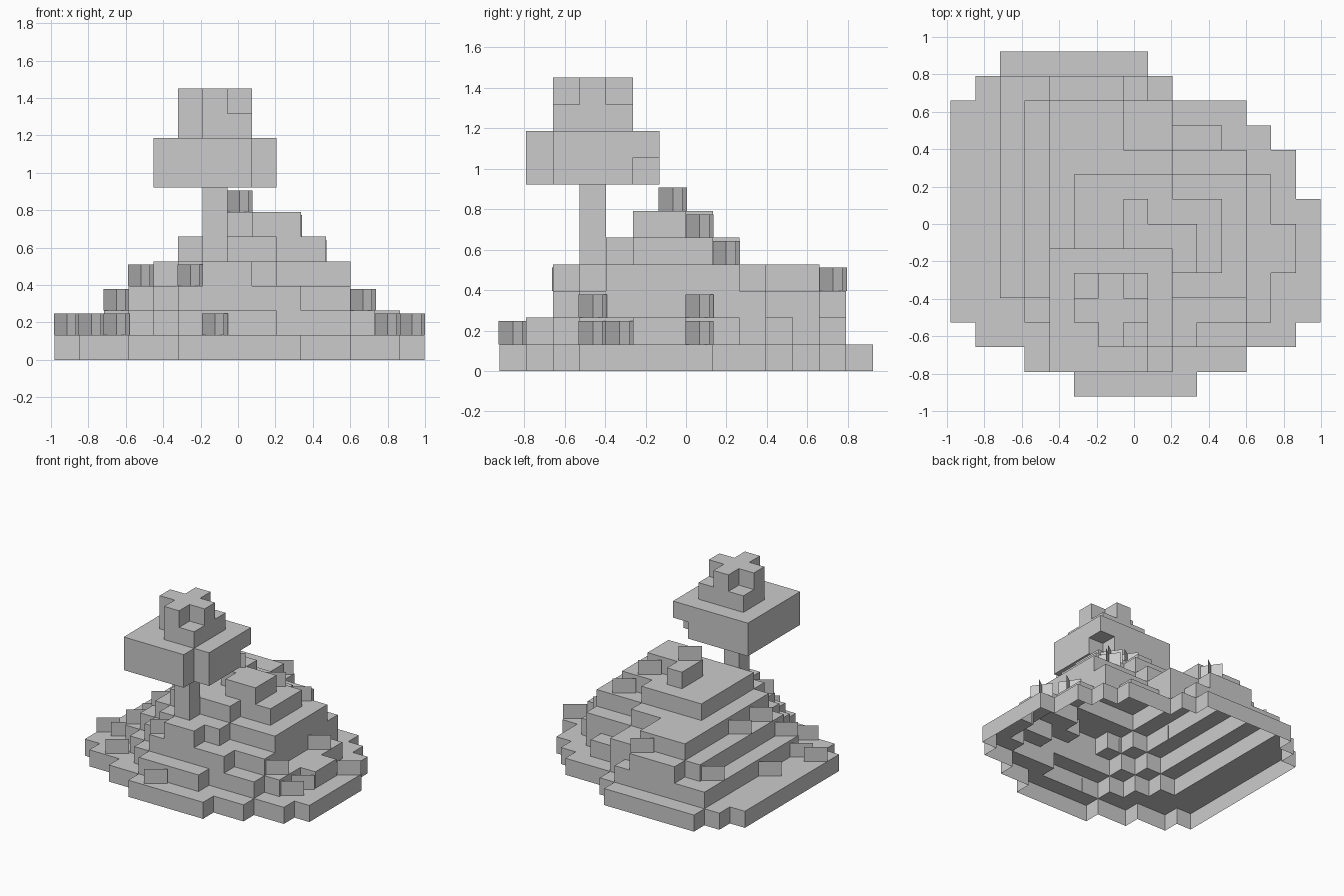
import bpy, math

if "Cube" in bpy.data.objects:
    bpy.data.objects.remove(bpy.data.objects["Cube"])

U = 0.1318            # block edge
X0, Y0 = -0.98, -0.922

stone = bpy.data.materials.new("plain_grey")
stone.diffuse_color = (0.6, 0.6, 0.6, 1)
stone.use_nodes = True
stone.node_tree.nodes["Principled BSDF"].inputs["Base Color"].default_value = stone.diffuse_color


def make(name, quads):
    """Object from a list of quads, with shared corners welded."""
    index, faces = {}, []
    for q in quads:
        faces.append([index.setdefault(tuple(round(c, 4) for c in p), len(index)) for p in q])
    mesh = bpy.data.meshes.new(name)
    mesh.from_pydata(list(index), [], faces)
    mesh.materials.append(stone)
    obj = bpy.data.objects.new(name, mesh)
    bpy.context.collection.objects.link(obj)
    return obj


def point(i, j, k):
    return (X0 + i * U, Y0 + j * U, k * U)


def blocks(name, cells, floor=True):
    """Outer skin of a set of unit blocks, optionally without undersides."""
    cells, quads = set(cells), []
    for c in cells:
        for axis in range(3):
            for side in (0, 1):
                n = list(c)
                n[axis] += 1 if side else -1
                if tuple(n) in cells or (axis == 2 and side == 0 and not floor):
                    continue
                a, b = (axis + 1) % 3, (axis + 2) % 3
                quad = []
                for da, db in ((0, 0), (1, 0), (1, 1), (0, 1)):
                    p = list(c)
                    p[axis] += side
                    p[a] += da
                    p[b] += db
                    quad.append(point(*p))
                quads.append(quad if side else quad[::-1])
    return make(name, quads)


# Terraced hill: for each layer, the first row and then (first, last) column per row
layers = [
    (0, [(5, 9), (3, 11), (1, 13)] + [(0, 14)] * 5 + [(0, 13)] * 2
        + [(0, 12), (0, 11), (1, 8), (2, 7)]),
    (1, [(5, 8), (4, 11), (3, 12), (2, 12), (2, 13), (2, 13), (2, 12), (2, 12),
         (2, 11), (2, 10), (2, 8), (2, 7)]),
    (2, [(5, 9), (4, 11)] + [(3, 11)] * 6 + [(3, 8)] * 2 + [(4, 6)]),
    (2, [(6, 7), (5, 8)] + [(4, 11)] * 5 + [(4, 8), (4, 6), (4, 6)]),
    (4, [(5, 8), (5, 10), (5, 10), (5, 10), (5, 8)]),
    (5, [(8, 9), (7, 9), (7, 7)]),
]
hill = [(i, j0 + r, k)
        for k, (j0, rows) in enumerate(layers)
        for r, (a, b) in enumerate(rows)
        for i in range(a, b + 1)]
blocks("terraced_hill", hill, floor=False)

# Tree trunk
blocks("tree_trunk", [(6, 3, k) for k in range(4, 7)])

# Tree crown: wide lower slab with clipped corners, small cap ending in a cross
crown = {(i, j, k) for i in range(4, 9) for j in range(1, 6) for k in (7, 8)}
crown -= {(8, 1, 7), (8, 1, 8), (8, 5, 7)}
crown |= {(i, j, 9) for i in range(5, 8) for j in range(2, 5)} - {(5, 2, 9)}
crown |= {(i, j, 10) for i in range(5, 8) for j in range(2, 5) if i == 6 or j == 3}
blocks("tree_crown", crown)

# Grass tufts: two crossed upright sheets on a block (column, row, level)
tufts = [(6, 0, 1), (12, 3, 2), (13, 3, 1), (13, 4, 1), (14, 7, 1), (12, 7, 2),
         (5, 2, 3), (2, 2, 1), (2, 4, 2), (0, 4, 1), (1, 4, 1), (3, 5, 3),
         (3, 7, 3), (1, 7, 1), (2, 11, 2), (6, 12, 3), (10, 8, 4), (9, 7, 5), (7, 6, 6)]
R = 0.085
for n, (i, j, k) in enumerate(tufts):
    x, y, z = point(i + 0.5, j + 0.5, k)
    quads = []
    for deg in (35, 125):
        dx, dy = R * math.cos(math.radians(deg)), R * math.sin(math.radians(deg))
        quads.append([(x - dx, y - dy, z), (x + dx, y + dy, z),
                      (x + dx, y + dy, z + 0.115), (x - dx, y - dy, z + 0.115)])
    make(f"grass_tuft_{n + 1}", quads)
